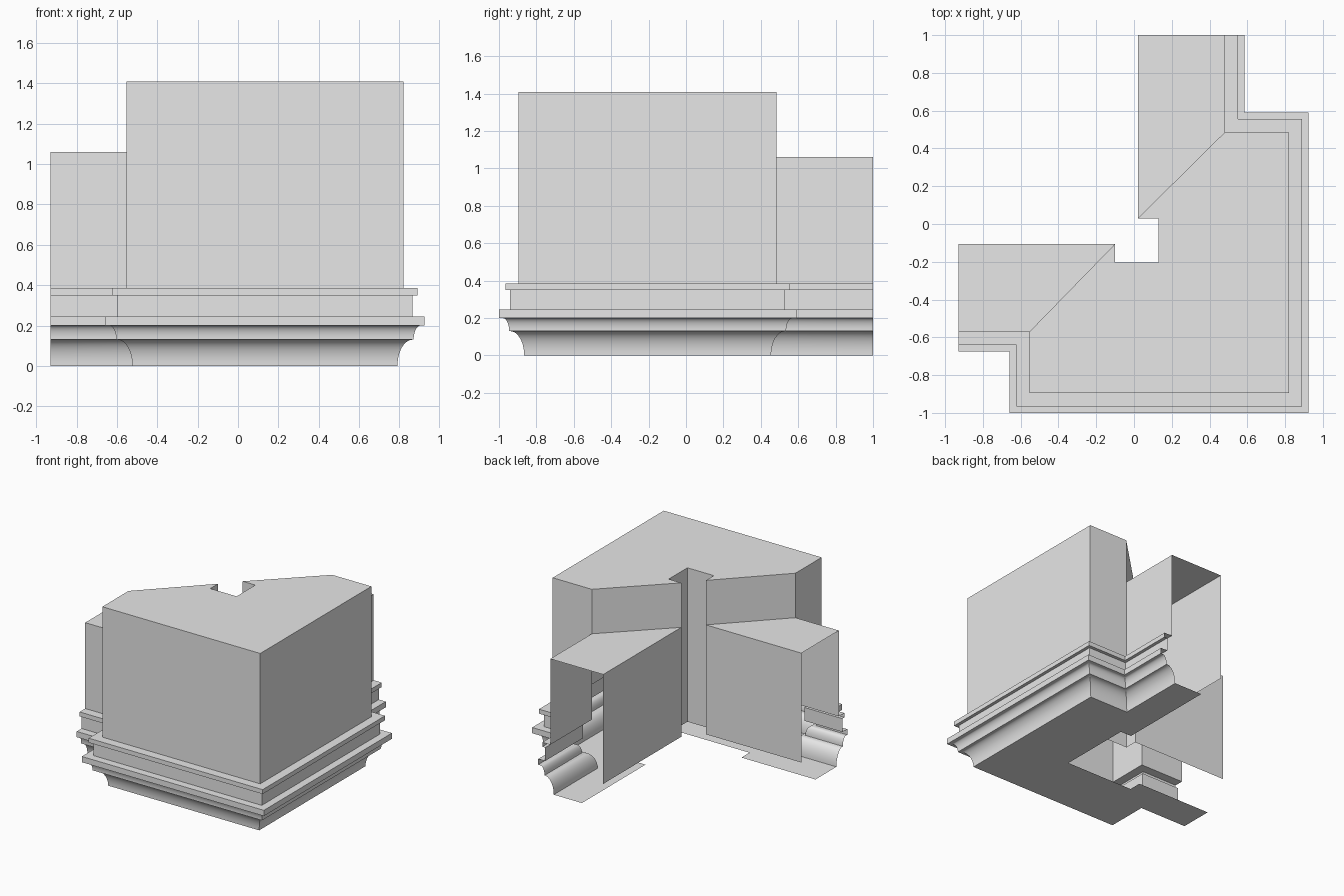
import bpy
import math
from mathutils import Vector

if "Cube" in bpy.data.objects:
    bpy.data.objects.remove(bpy.data.objects["Cube"], do_unlink=True)

# One plain grey for the whole model
GREY = (0.8, 0.8, 0.8, 1.0)
grey = bpy.data.materials.new("plain_grey")
grey.use_nodes = True
grey.diffuse_color = GREY
grey.node_tree.nodes["Principled BSDF"].inputs["Base Color"].default_value = GREY

TOP, WING_TOP, LEDGE, INNER_BASE = 1.41, 1.06, 0.385, 0.2


def add_part(name, verts, faces, smooth=False):
    mesh = bpy.data.meshes.new(name)
    mesh.from_pydata(verts, [], faces)
    mesh.materials.append(grey)
    obj = bpy.data.objects.new(name, mesh)
    bpy.context.collection.objects.link(obj)
    if smooth:
        bpy.ops.object.select_all(action="DESELECT")
        obj.select_set(True)
        bpy.context.view_layer.objects.active = obj
        bpy.ops.object.shade_smooth_by_angle(angle=math.radians(30))
    return obj


def strip_faces(columns, rows):
    return [(c * rows + r, (c + 1) * rows + r, (c + 1) * rows + r + 1, c * rows + r + 1)
            for c in range(columns - 1) for r in range(rows - 1)]


def wall(name, points, low, high):
    """Upright sheet along a plan path, facing the right of its direction."""
    verts = [(x, y, z) for x, y in points for z in (low, high)]
    add_part(name, verts, strip_faces(len(points), 2))


def slab(name, points, z, down=False):
    """Flat sheet from an anticlockwise plan outline."""
    order = list(range(len(points)))
    add_part(name, [(x, y, z) for x, y in points], [order[::-1] if down else order])


def offset_path(points, distance):
    """Shift a right-angled path sideways with mitred corners."""
    pts = [Vector(p) for p in points]
    normals = []
    for a, b in zip(pts, pts[1:]):
        d = (b - a).normalized()
        normals.append(Vector((d.y, -d.x)))
    shifted = []
    for i, p in enumerate(pts):
        if i == 0:
            n = normals[0]
        elif i == len(pts) - 1:
            n = normals[-1]
        else:
            n = normals[i - 1] + normals[i]
        shifted.append(tuple(p + n * distance))
    return shifted


def cove(start, end, steps=10):
    """Hollow quarter curve: upright at the start, level at the end."""
    (x0, z0), (x1, z1) = start, end
    angles = [math.pi / 2 * i / steps for i in range(steps + 1)]
    return [(x1 - (x1 - x0) * math.cos(a), z0 + (z1 - z0) * math.sin(a)) for a in angles]


# Plan of the outer face, from the left wing round to the back wing
outer = [(-0.93, -0.57), (-0.553, -0.57), (-0.553, -0.895), (0.82, -0.895),
         (0.82, 0.485), (0.48, 0.485), (0.48, 1.0)]
# Plan of the inner face, returning round the square notch
inner = [(0.02, 1.0), (0.02, 0.03), (0.13, 0.03), (0.13, -0.203),
         (-0.1, -0.203), (-0.1, -0.105), (-0.93, -0.105)]

# Base moulding swept round the outer plan
profile = cove((-0.03, 0), (0.045, 0.13)) + cove((0.05, 0.13), (0.085, 0.2))
profile += [(0.105, 0.2), (0.105, 0.245), (0.045, 0.245), (0.045, 0.35),
            (0.07, 0.35), (0.07, LEDGE), (0, LEDGE)]
rings = [offset_path(outer, out) for out, z in profile]
moulding = [(*ring[c], z) for c in range(len(outer)) for ring, (out, z) in zip(rings, profile)]
add_part("base_moulding", moulding, strip_faces(len(outer), len(profile)), smooth=True)

# Underside plate, with its own stepped inner edge
plate_inner = [(0.205, 1.0), (0.205, 0.21), (0.3, 0.21), (0.3, -0.38),
               (-0.286, -0.38), (-0.286, -0.28), (-0.93, -0.28)]
slab("base_plate", offset_path(outer, -0.03) + plate_inner, 0, down=True)

# Outer walls
wall("main_outer_wall", outer[1:6], LEDGE, TOP)
wall("left_wing_outer_wall", outer[:2], LEDGE, WING_TOP)
wall("back_wing_outer_wall", outer[5:], LEDGE, WING_TOP)

# Inner walls and notch
wall("notch_wall", inner[1:6], INNER_BASE, TOP)
wall("back_wing_inner_wall", inner[:2], INNER_BASE, WING_TOP)
wall("left_wing_inner_wall", inner[5:], INNER_BASE, WING_TOP)

# Slanting steps between the main block and the lower wings
wall("back_wing_step", [outer[5], inner[1]], WING_TOP, TOP)
wall("left_wing_step", [inner[5], outer[1]], WING_TOP, TOP)

# Tops; the wing ends stay open
slab("main_top", outer[1:6] + inner[1:6], TOP)
slab("back_wing_top", outer[5:] + inner[:2], WING_TOP)
slab("left_wing_top", outer[:2] + inner[5:], WING_TOP)
